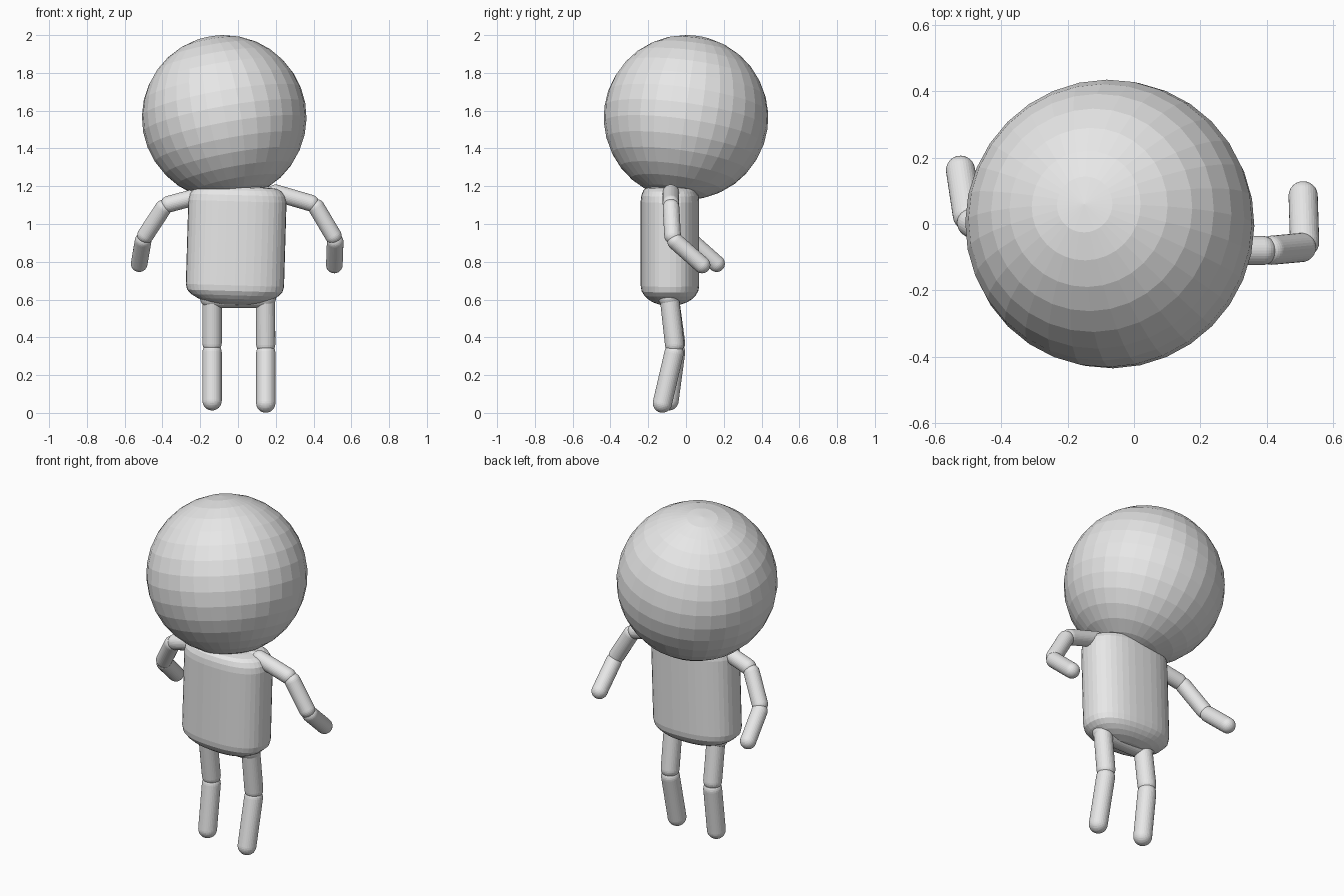
import bpy
import bmesh
from math import sin, cos, pi, copysign, radians
from mathutils import Vector

if "Cube" in bpy.data.objects:
    bpy.data.objects.remove(bpy.data.objects["Cube"], do_unlink=True)

grey = bpy.data.materials.new("plain grey")
grey.use_nodes = True
grey.diffuse_color = (0.8, 0.8, 0.8, 1)
grey.node_tree.nodes["Principled BSDF"].inputs["Base Color"].default_value = (0.8, 0.8, 0.8, 1)


def add_object(name, bm):
    mesh = bpy.data.meshes.new(name)
    bmesh.ops.recalc_face_normals(bm, faces=bm.faces)
    bm.to_mesh(mesh)
    bm.free()
    mesh.materials.append(grey)
    obj = bpy.data.objects.new(name, mesh)
    bpy.context.scene.collection.objects.link(obj)
    return obj


def aim(obj, direction):
    """Turn the object's z axis to a direction."""
    obj.rotation_mode = 'QUATERNION'
    obj.rotation_quaternion = Vector((0, 0, 1)).rotation_difference(Vector(direction))


def lathe(name, profile, half_x, half_y, power=2.0, sides=32):
    """Sweep (radius, height) points round z on a superellipse section."""
    bm = bmesh.new()
    rings = []
    for radius, z in profile:
        ring = []
        for i in range(sides):
            a = 2 * pi * i / sides
            x, y = (copysign(abs(c) ** (2 / power), c) for c in (cos(a), sin(a)))
            ring.append(bm.verts.new((radius * half_x * x, radius * half_y * y, z)))
        rings.append(ring)
    for low, high in zip(rings, rings[1:]):
        for i in range(sides):
            j = (i + 1) % sides
            bm.faces.new((low[i], low[j], high[j], high[i]))
    bm.faces.new(rings[0])
    bm.faces.new(rings[-1])
    return add_object(name, bm)


def capsule(name, start, end, r, trim_start=0.0, trim_end=0.0):
    """Round-ended rod; trims pull the cap centres back from the joints."""
    start, end = Vector(start), Vector(end)
    axis = (end - start).normalized()
    start, end = start + axis * trim_start, end - axis * trim_end
    length = (end - start).length
    steps = 8
    angles = [pi / 2 * (k + 0.1) / (steps + 0.1) for k in range(steps + 1)]
    bottom = [(sin(a), -r * cos(a)) for a in angles]
    top = [(s, length - z) for s, z in reversed(bottom)]
    obj = lathe(name, bottom + top, r, r)
    obj.location = start
    aim(obj, axis)


def limb(names, points, r, joint=0.02):
    """Chain of capsules with a pinched joint between neighbours."""
    last = len(names) - 1
    for i, name in enumerate(names):
        capsule(name, points[i], points[i + 1], r,
                joint if i else 0, joint if i < last else 0)


# Head: faceted ball, leaning a little to one side and back
bm = bmesh.new()
bmesh.ops.create_uvsphere(bm, u_segments=32, v_segments=16, radius=0.436)
head = add_object("head", bm)
head.location = (-0.073, 0, 1.564)
aim(head, (-0.077, 0.06, 0.424))

# Torso: flattened barrel with rounded ends
torso_profile = [(0.02, -0.315), (0.35, -0.312), (0.6, -0.298), (0.76, -0.282),
                 (0.88, -0.263), (0.97, -0.24), (1, -0.21),
                 (1, 0.235), (0.975, 0.268), (0.91, 0.293), (0.8, 0.307),
                 (0.6, 0.313), (0.02, 0.316)]
torso = lathe("torso", torso_profile, 0.26, 0.155, power=2.4, sides=40)
torso.location = (-0.01, -0.085, 0.885)
torso.rotation_euler = (0, radians(1.7), 0)

# Pelvis and shoulder bars, mostly inside the torso
capsule("pelvis", (-0.145, -0.09, 0.612), (0.145, -0.09, 0.612), 0.057)
capsule("shoulder_bar", (-0.2, -0.08, 1.145), (0.2, -0.08, 1.16), 0.04)

# Arms
arm_parts = ("shoulder", "upper_arm", "forearm")
limb(["left_" + p for p in arm_parts],
     [(0.2, -0.08, 1.165), (0.405, -0.08, 1.105), (0.515, -0.07, 0.92), (0.51, 0.085, 0.783)], 0.044)
limb(["right_" + p for p in arm_parts],
     [(-0.2, -0.08, 1.15), (-0.385, -0.06, 1.1), (-0.5, 0.01, 0.925), (-0.523, 0.162, 0.79)], 0.044)

# Legs
leg_parts = ("thigh", "shin")
limb(["left_" + p for p in leg_parts],
     [(0.145, -0.088, 0.61), (0.147, -0.058, 0.34), (0.147, -0.125, 0.052)], 0.051, 0.024)
limb(["right_" + p for p in leg_parts],
     [(-0.137, -0.088, 0.61), (-0.137, -0.052, 0.345), (-0.137, -0.09, 0.064)], 0.051, 0.024)
